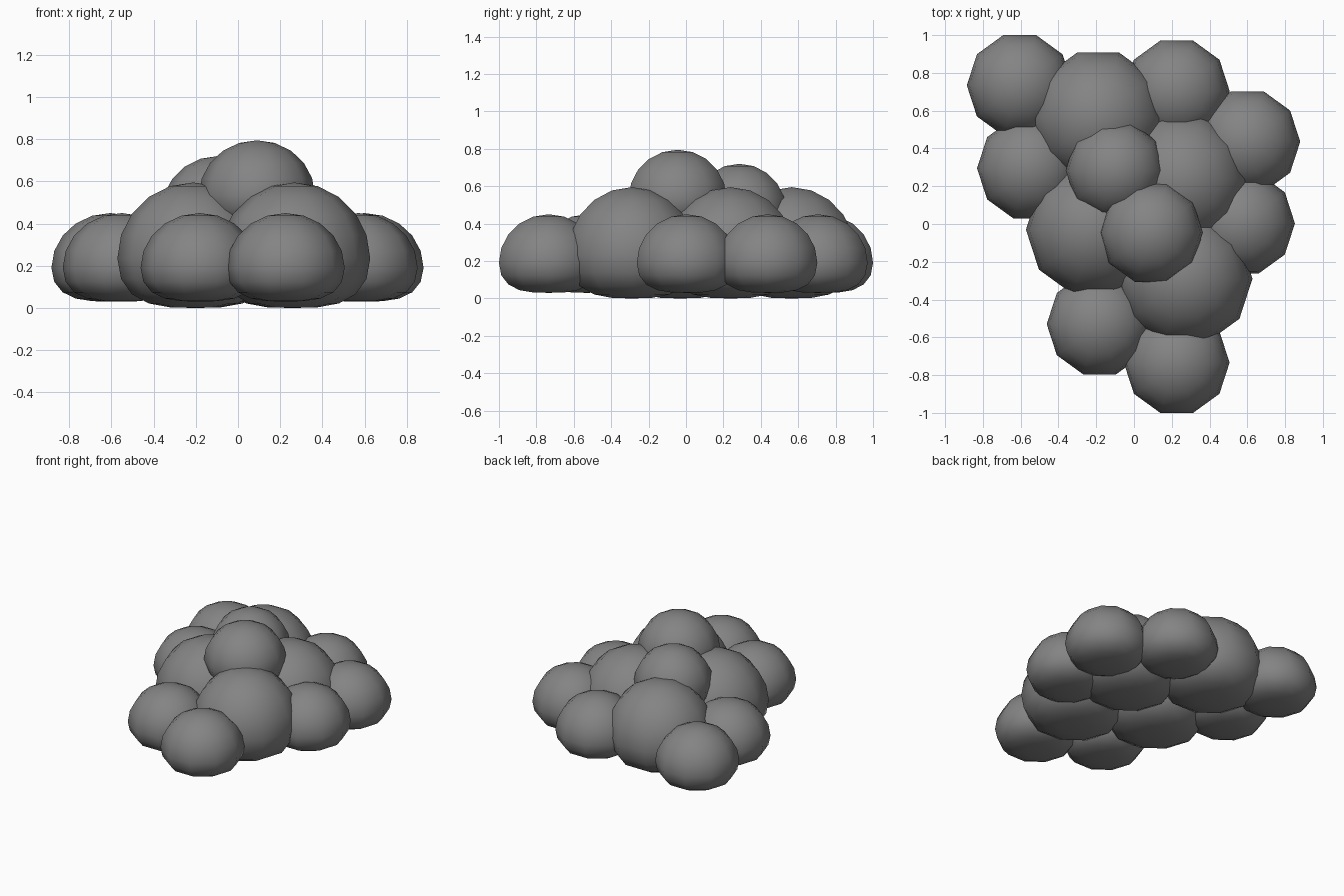
import bpy, bmesh, math
from mathutils import Matrix

if "Cube" in bpy.data.objects:
    bpy.data.objects.remove(bpy.data.objects["Cube"])

SEGMENTS, RINGS = 10, 10

# Dark grey cloud material
dark = bpy.data.materials.new("dark_grey")
dark.diffuse_color = (0.23, 0.23, 0.23, 1)
dark.use_nodes = True
dark.node_tree.nodes["Principled BSDF"].inputs["Base Color"].default_value = dark.diffuse_color

def puff(name, x, y, z, radius, top, bottom):
    """Ball with a domed upper half and a squashed, fuller lower half."""
    bm = bmesh.new()
    # turned half a segment so a corner points along x
    bmesh.ops.create_uvsphere(bm, u_segments=SEGMENTS, v_segments=RINGS, radius=1,
                              matrix=Matrix.Rotation(math.pi / SEGMENTS, 4, 'Z'))
    for v in bm.verts:
        h = v.co.z
        if h > 0:
            h *= top
        else:
            h = -bottom * (1 - max(0, 1 + h) ** 1.45)
        v.co = (x + v.co.x * radius, y + v.co.y * radius, z + h)
    for f in bm.faces:
        f.smooth = True
    mesh = bpy.data.meshes.new(name)
    bm.to_mesh(mesh)
    bm.free()
    mesh.materials.append(dark)
    obj = bpy.data.objects.new(name, mesh)
    bpy.context.collection.objects.link(obj)

# Large puffs forming the body
for i, (x, y) in enumerate([(-0.19, 0.565), (0.25, 0.238),
                            (-0.212, -0.03), (0.267, -0.29)]):
    puff(f"large_puff_{i + 1}", x, y, 0.235, 0.36, 0.36, 0.235)

# Small puffs around the rim
for i, (x, y) in enumerate([(-0.605, 0.734), (0.226, 0.705), (0.60, 0.436),
                            (0.572, 0.003), (-0.551, 0.295),
                            (-0.182, -0.53), (0.226, -0.734)]):
    puff(f"rim_puff_{i + 1}", x, y, 0.19, 0.28, 0.26, 0.16)

# Puffs stacked on top
puff("top_puff_front", 0.09, -0.045, 0.535, 0.275, 0.26, 0.16)
puff("top_puff_back", -0.097, 0.285, 0.46, 0.265, 0.26, 0.16)
